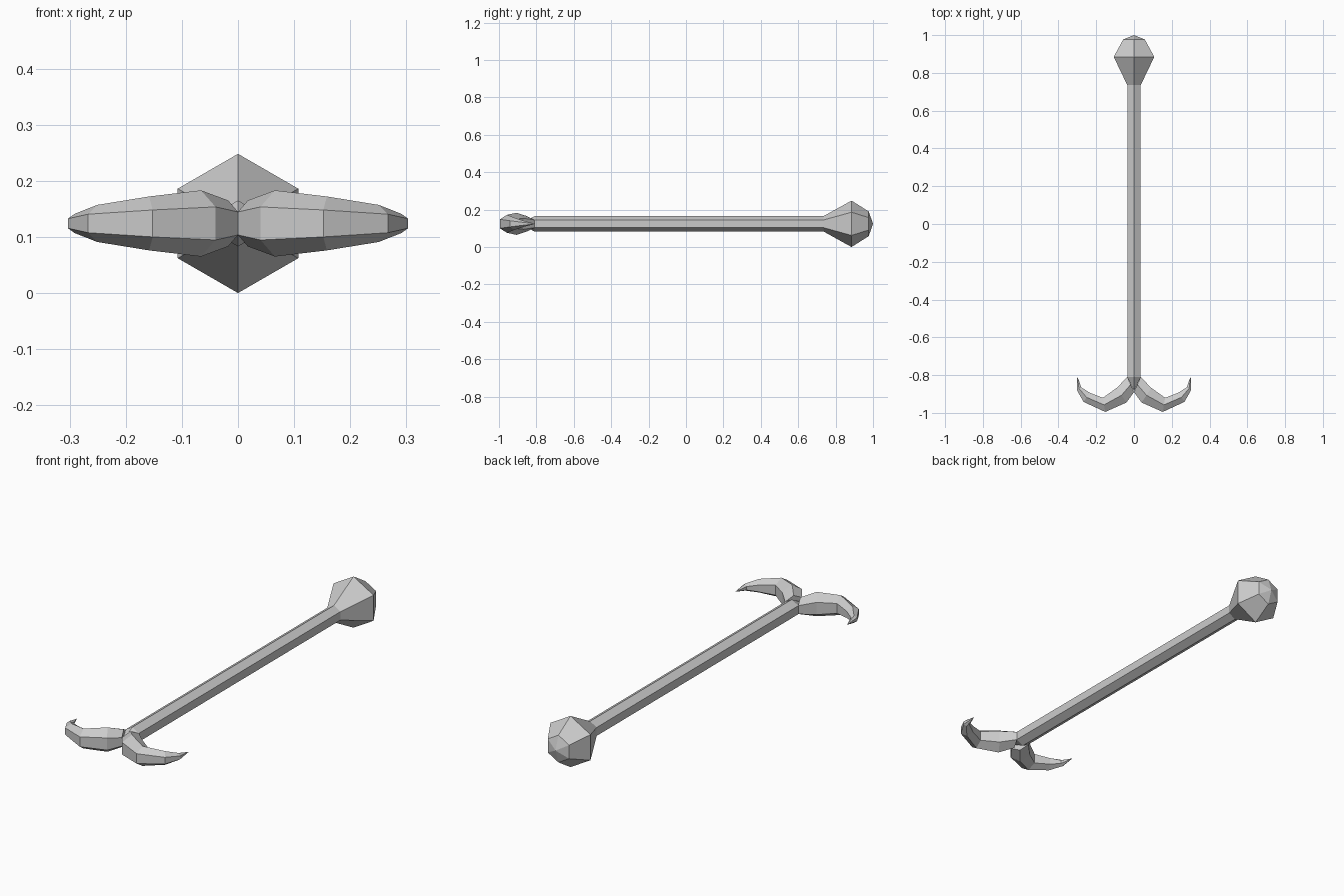
import bpy, bmesh
from math import sin, cos, pi
from mathutils import Vector

if "Cube" in bpy.data.objects:
    bpy.data.objects.remove(bpy.data.objects["Cube"])

ZC = 0.124  # height of the staff axis


def hexagon(centre, side, r, half_width):
    """Six points with one at the top; 'side' is the horizontal in-ring direction."""
    return [centre + side * (half_width * sin(i * pi / 3) / sin(pi / 3))
            + Vector((0, 0, r * cos(i * pi / 3))) for i in range(6)]


def loft(name, rings, start=None, end=None):
    """Bridge the rings; close each end with a point or a flat cap."""
    bm = bmesh.new()
    loops = [[bm.verts.new(p) for p in ring] for ring in rings]
    for a, b in zip(loops, loops[1:]):
        for i in range(6):
            j = (i + 1) % 6
            bm.faces.new((a[i], a[j], b[j], b[i]))
    for loop, tip in ((loops[0], start), (loops[-1], end)):
        if tip is None:
            bm.faces.new(loop)
        else:
            v = bm.verts.new(tip)
            for i in range(6):
                bm.faces.new((loop[i], loop[(i + 1) % 6], v))
    bmesh.ops.recalc_face_normals(bm, faces=bm.faces)
    mesh = bpy.data.meshes.new(name)
    bm.to_mesh(mesh)
    bm.free()
    ob = bpy.data.objects.new(name, mesh)
    bpy.context.collection.objects.link(ob)
    return ob


# Shaft with faceted pommel: (y, radius)
profile = [(-0.81, 0.041), (0.735, 0.041), (0.885, 0.124), (0.977, 0.066)]
loft("shaft_and_pommel",
     [hexagon(Vector((0, y, ZC)), Vector((1, 0, 0)), r, r * sin(pi / 3)) for y, r in profile],
     start=(0, -0.885, ZC), end=(0, 1.0, ZC))

# Curved horns: outer (x, y), inner (x, y), vertical radius
sections = [((0.0, -0.89), (0.035, -0.81), 0.041),
            ((0.04, -0.945), (0.092, -0.868), 0.059),
            ((0.152, -0.995), (0.165, -0.92), 0.048),
            ((0.267, -0.942), (0.235, -0.893), 0.033),
            ((0.303, -0.878), (0.280, -0.864), 0.017)]
for name, s in (("horn_right", 1), ("horn_left", -1)):
    rings = []
    for outer, inner, r in sections:
        o = Vector((s * outer[0], outer[1], ZC))
        n = Vector((s * inner[0], inner[1], ZC))
        rings.append(hexagon((o + n) / 2, (o - n).normalized(), r, (o - n).length / 2))
    loft(name, rings, end=(s * 0.30, -0.805, ZC))
